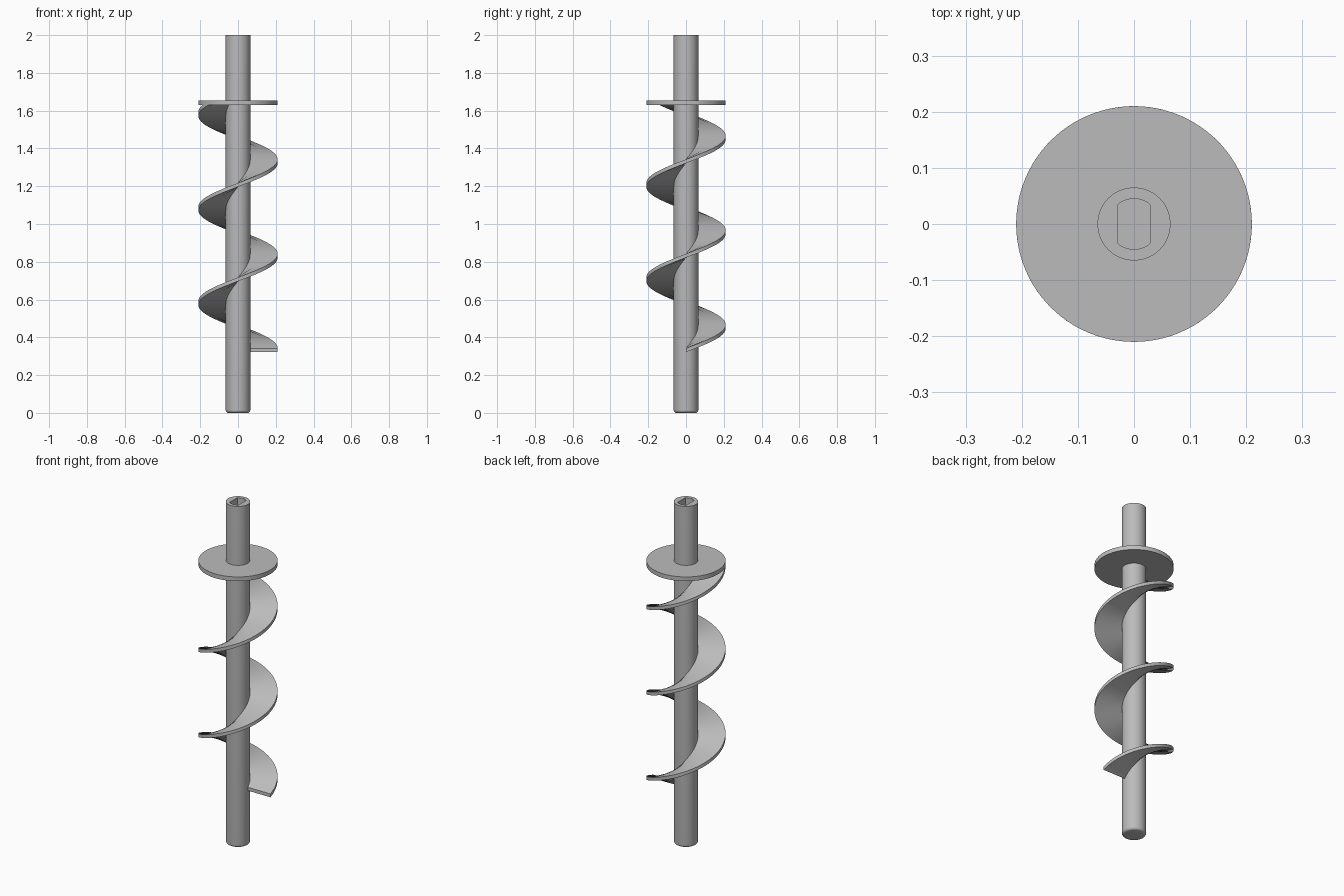
import bpy, bmesh
from math import sin, cos, pi, radians

if "Cube" in bpy.data.objects:
    bpy.data.objects.remove(bpy.data.objects["Cube"])

N = 128
steel = bpy.data.materials.new("steel grey")
steel.diffuse_color = (0.5, 0.5, 0.5, 1)
steel.use_nodes = True
steel.node_tree.nodes["Principled BSDF"].inputs["Base Color"].default_value = steel.diffuse_color


def loft(name, rings, closed=True):
    """Skin a list of point rings; cap both ends."""
    bm = bmesh.new()
    loops = [[bm.verts.new(p) for p in r] for r in rings]
    n = len(loops[0])
    for a, b in zip(loops, loops[1:]):
        for i in range(n):
            j = (i + 1) % n
            bm.faces.new((a[i], a[j], b[j], b[i]))
    bm.faces.new(loops[0][::-1])
    bm.faces.new(loops[-1])
    bmesh.ops.recalc_face_normals(bm, faces=bm.faces)
    me = bpy.data.meshes.new(name)
    bm.to_mesh(me)
    bm.free()
    me.materials.append(steel)
    ob = bpy.data.objects.new(name, me)
    bpy.context.collection.objects.link(ob)
    bpy.ops.object.select_all(action='DESELECT')
    ob.select_set(True)
    bpy.context.view_layer.objects.active = ob
    bpy.ops.object.shade_smooth_by_angle(angle=radians(30))
    return ob


def ring(radius, z):
    return [(radius * cos(2 * pi * i / N), radius * sin(2 * pi * i / N), z) for i in range(N)]


# Socket outline: circle with two flats facing x
SOCKET_R = 0.045
FLAT = SOCKET_R * cos(2 * pi * 18 / N)


def socket(z):
    pts = []
    for i in range(N):
        a = 2 * pi * i / N
        r = min(SOCKET_R, FLAT / max(abs(cos(a)), 1e-6))
        pts.append((r * cos(a), r * sin(a), z))
    return pts


# Shaft: rounded bottom edge, double-flat socket in the top
R, F = 0.065, 0.015
fillet = [ring(R - F + F * sin(t * pi / 12), F - F * cos(t * pi / 12)) for t in range(7)]
loft("shaft", fillet + [ring(R, 2.0), socket(2.0), socket(1.85)])

# Collar disc above the screw
loft("collar_disc", [ring(0.21, 1.63), ring(0.21, 1.655)])

# Screw flight: rectangular section swept up a helix to the collar
PITCH, START, END, HALF = 0.5, 0.332, 1.64, 0.01
steps = 250
sections = []
for k in range(steps + 1):
    z = START + (END - START) * k / steps
    a = 2 * pi * (z - START) / PITCH
    sections.append([(r * cos(a), r * sin(a), z + h) for r, h in
                     ((0.06, -HALF), (0.21, -HALF), (0.21, HALF), (0.06, HALF))])
loft("screw_flight", sections)
